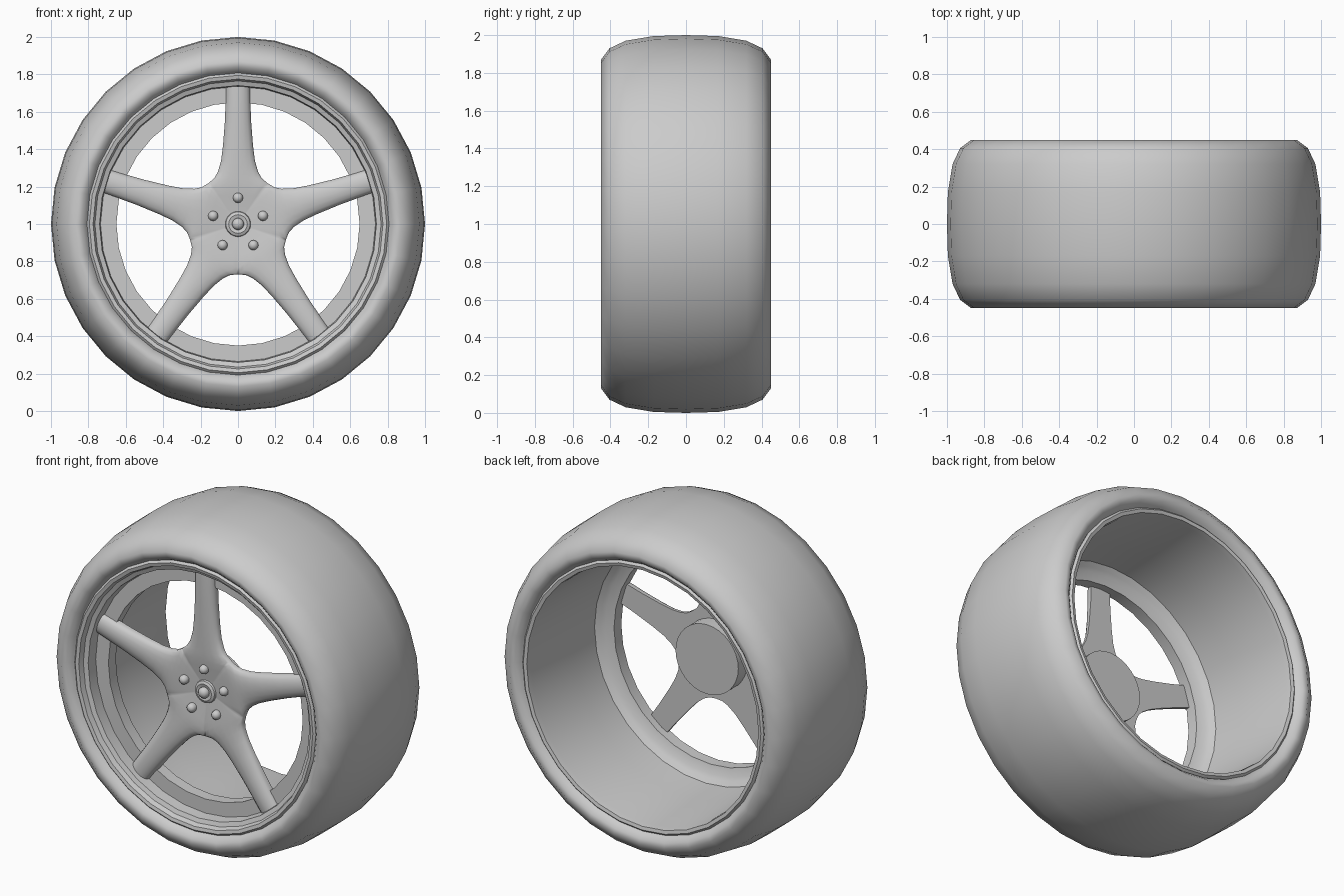
import bpy, bmesh, math
from mathutils import Matrix, Vector

if "Cube" in bpy.data.objects:
    bpy.data.objects.remove(bpy.data.objects["Cube"])

SPOKES = 5


def finish(bm, name, angle, recalc=False):
    """Weld, smooth and link a bmesh as a named object."""
    bmesh.ops.remove_doubles(bm, verts=bm.verts, dist=0.0005)
    if recalc:
        bmesh.ops.recalc_face_normals(bm, faces=bm.faces)
    for f in bm.faces:
        f.smooth = True
    me = bpy.data.meshes.new(name)
    bm.to_mesh(me)
    bm.free()
    me.set_sharp_from_angle(angle=math.radians(angle))
    ob = bpy.data.objects.new(name, me)
    bpy.context.collection.objects.link(ob)
    return ob


def lathe(name, profile, segs=32, angle=40, center=(0, 0, 1)):
    """Spin (radius, y) points around the axle direction."""
    bm = bmesh.new()
    rings = []
    for r, y in profile:
        rings.append([bm.verts.new((center[0] + r * math.sin(2 * math.pi * j / segs),
                                    center[1] + y,
                                    center[2] + r * math.cos(2 * math.pi * j / segs)))
                      for j in range(segs)])
    for a, b in zip(rings, rings[1:]):
        for j in range(segs):
            k = (j + 1) % segs
            bm.faces.new((a[j], a[k], b[k], b[j]))
    return finish(bm, name, angle)


# Tyre: half section mirrored across the middle of the tread
half = [(0.80, -0.395), (0.815, -0.42), (0.838, -0.443), (0.87, -0.45),
        (0.93, -0.405), (0.97, -0.32), (0.995, -0.17)]
lathe("tyre", half + [(1.0, 0)] + [(r, -y) for r, y in reversed(half)], angle=70)

# Rim: rear lip, barrel, front flange, front lip
lathe("rim", [(0.81, 0.405), (0.795, 0.42), (0.775, 0.415), (0.77, 0.38),
              (0.755, 0.0), (0.745, -0.19), (0.72, -0.21), (0.70, -0.225),
              (0.65, -0.24), (0.65, -0.31), (0.735, -0.31), (0.74, -0.375),
              (0.765, -0.385), (0.775, -0.415), (0.795, -0.42), (0.81, -0.405)], angle=45)

# Spoke star: rows of (distance, half width, front y, edge rounding, back y)
t36 = math.tan(math.pi / SPOKES)
rows = [(0.0, 0.0, -0.300, 0.0, -0.285),
        (0.08, 0.08 * t36, -0.308, 0.0, -0.285),
        (0.15, 0.15 * t36, -0.320, 0.002, -0.285),
        (0.19, 0.19 * t36, -0.325, 0.007, -0.285),
        (0.218, 0.218 * t36, -0.328, 0.017, -0.285),
        (0.245, 0.127, -0.330, 0.022, -0.285),
        (0.28, 0.107, -0.332, 0.028, -0.285),
        (0.34, 0.090, -0.335, 0.033, -0.285),
        (0.42, 0.080, -0.338, 0.037, -0.285),
        (0.55, 0.070, -0.343, 0.040, -0.285),
        (0.66, 0.066, -0.346, 0.040, -0.285),
        (0.735, 0.064, -0.346, 0.038, -0.285)]
us = [-1, -0.92, -0.72, -0.4, 0, 0.4, 0.72, 0.92, 1]
bm = bmesh.new()
for s in range(SPOKES):
    turn = Matrix.Translation((0, 0, 1)) @ Matrix.Rotation(2 * math.pi * s / SPOKES, 4, 'Y')
    front, back = [], []
    for t, w, yf, rnd, yb in rows:
        front.append([bm.verts.new(turn @ Vector((u * w, yf + rnd * (1 - math.sqrt(1 - u * u)), t)))
                      for u in us])
        back.append([bm.verts.new(turn @ Vector((u * w, yb, t))) for u in (-1, 1)])
    for i in range(len(rows) - 1):
        f, g, b, c = front[i], front[i + 1], back[i], back[i + 1]
        for j in range(len(us) - 1):
            bm.faces.new((f[j], f[j + 1], g[j + 1], g[j]))
        bm.faces.new((b[1], b[0], c[0], c[1]))
        if i >= 4:
            bm.faces.new((b[0], f[0], g[0], c[0]))
            bm.faces.new((f[-1], b[1], c[1], g[-1]))
    bm.faces.new(front[-1] + back[-1][::-1])
finish(bm, "spokes", 50, recalc=True)

# Hub mounting drum behind the spokes
lathe("hub", [(0.21, -0.29), (0.21, -0.20), (0, -0.20)])

# Centre cap with stepped ring and knob
lathe("centre_cap", [(0, -0.355), (0.02, -0.35), (0.032, -0.335), (0.032, -0.32),
                     (0.05, -0.325), (0.065, -0.318), (0.07, -0.30)], segs=20)

# Wheel nuts
for i in range(SPOKES):
    a = 2 * math.pi * i / SPOKES
    lathe("wheel_nut", [(0, -0.352), (0.014, -0.349), (0.024, -0.339), (0.027, -0.327), (0.027, -0.31)],
          segs=12, angle=60, center=(0.14 * math.sin(a), 0, 1 + 0.14 * math.cos(a)))
